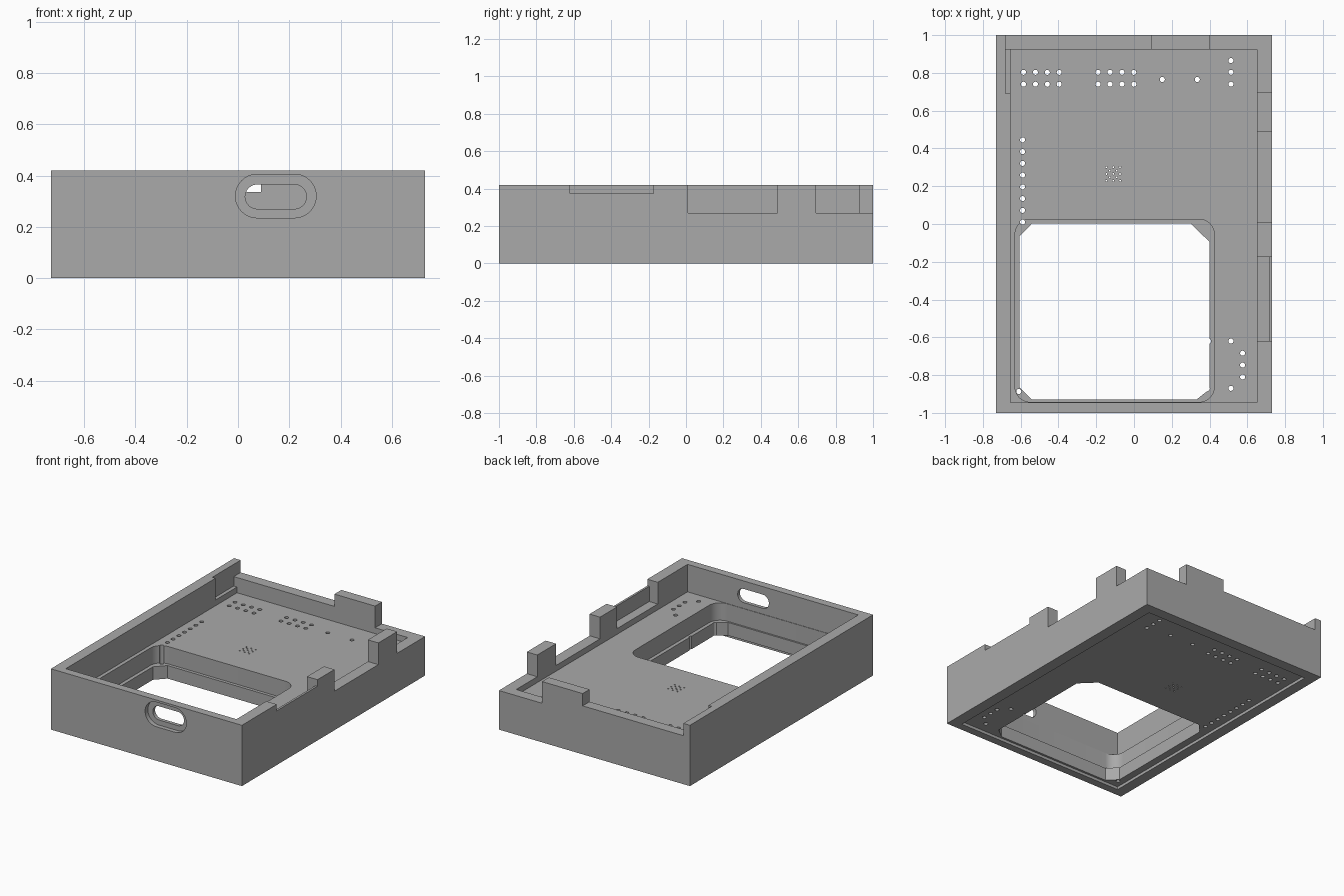
import bpy
import bmesh
from math import cos, sin, pi
from mathutils import Vector

old = bpy.data.objects.get("Cube")
if old:
    bpy.data.objects.remove(old, do_unlink=True)

grey = bpy.data.materials.new("plain grey")
grey.use_nodes = True
grey.diffuse_color = (0.4, 0.4, 0.4, 1)
grey.node_tree.nodes["Principled BSDF"].inputs["Base Color"].default_value = (0.4, 0.4, 0.4, 1)

LEFT, RIGHT, FRONT, BACK = -0.655, 0.65, -0.945, 0.925   # inside of the walls
TOP, FLOOR, LEDGE, BASE = 0.42, 0.23, 0.11, 0.02


def rect(x0, x1, y0, y1):
    return [(x0, y0), (x1, y0), (x1, y1), (x0, y1)]


def rounded(x0, x1, y0, y1, r, steps=10):
    centres = [(x1 - r, y1 - r), (x0 + r, y1 - r), (x0 + r, y0 + r), (x1 - r, y0 + r)]
    return [(cx + r * cos((q + i / steps) * pi / 2), cy + r * sin((q + i / steps) * pi / 2))
            for q, (cx, cy) in enumerate(centres) for i in range(steps + 1)]


def circle(cx, cy, r, sides):
    return [(cx + r * cos(2 * pi * i / sides), cy + r * sin(2 * pi * i / sides))
            for i in range(sides)]


def prisms(name, outlines, lo, hi, along_y=False):
    """One object made of straight prisms, along z or along y."""
    bm = bmesh.new()
    for outline in outlines:
        pts = [(a, lo, b) if along_y else (a, b, lo) for a, b in outline]
        face = bm.faces.new([bm.verts.new(p) for p in pts])
        new = bmesh.ops.extrude_face_region(bm, geom=[face])["geom"]
        shift = Vector((0, hi - lo, 0) if along_y else (0, 0, hi - lo))
        bmesh.ops.translate(bm, vec=shift,
                            verts=[g for g in new if isinstance(g, bmesh.types.BMVert)])
    bmesh.ops.remove_doubles(bm, verts=bm.verts, dist=1e-5)
    bmesh.ops.recalc_face_normals(bm, faces=bm.faces)
    mesh = bpy.data.meshes.new(name)
    bm.to_mesh(mesh)
    bm.free()
    obj = bpy.data.objects.new(name, mesh)
    bpy.context.collection.objects.link(obj)
    return obj


def cut(name, outlines, lo, hi, along_y=False):
    cutter = prisms(name, outlines, lo, hi, along_y)
    cutter.hide_render = True
    mod = tray.modifiers.new(name, "BOOLEAN")
    mod.operation = "DIFFERENCE"
    mod.solver = "EXACT"
    mod.object = cutter
    bpy.context.view_layer.objects.active = tray
    bpy.ops.object.modifier_apply(modifier=name)
    bpy.data.objects.remove(cutter, do_unlink=True)


# Solid block, then hollow top and shallow underside
tray = prisms("enclosure_tray", [rect(-0.73, 0.73, -1, 1)], 0, TOP)
tray.data.materials.append(grey)
cut("cavity", [rect(LEFT, RIGHT, FRONT, BACK)], FLOOR, 0.6)
cut("underside_recess", [rect(LEFT, RIGHT, FRONT, BACK)], -0.1, BASE)

# Large window: rounded seat above a chamfered through opening
cut("window_seat", [rounded(-0.63, 0.425, -0.942, 0.025, 0.08)], LEDGE, 0.5)
cut("window_opening", [[(-0.54, -0.93), (0.33, -0.93), (0.4, -0.875), (0.4, -0.095),
                        (0.3, 0.003), (-0.54, 0.003), (-0.605, -0.065), (-0.605, -0.865)]],
    -0.1, 0.2)

# Notches in the right wall, leaving two tall tabs
cut("right_middle_notch", [rect(0.6, 0.8, 0.01, 0.49)], 0.27, 0.6)
cut("right_back_notch", [rect(0.6, 0.8, 0.695, 1.1)], 0.27, 0.6)
cut("right_front_pocket", [rect(0.6, 0.715, -0.62, -0.175)], 0.27, 0.6)
cut("right_front_lip", [rect(0.6, 0.8, -0.62, -0.175)], 0.375, 0.6)

# Notches in the back wall, either side of its tab
cut("back_corner_notch", [rect(0.4, 0.8, 0.88, 1.1)], 0.27, 0.6)
cut("back_long_notch", [rect(-0.68, 0.09, 0.88, 1.1)], 0.335, 0.6)
cut("left_wall_pocket", [rect(-0.68, -0.6, 0.69, BACK)], 0.27, 0.6)

# Stepped slot in the front wall
cut("slot_step", [rounded(-0.01, 0.305, 0.235, 0.405, 0.0849)], -1.1, -0.97, True)
cut("slot_opening", [rounded(0.028, 0.267, 0.27, 0.365, 0.0474)], -1.1, -0.9, True)

# Pin holes through the floor
pitch = 0.063
pins = [(x + i * pitch, y) for x in (-0.585, -0.19) for i in range(4) for y in (0.74, 0.803)]
pins += [(-0.59, 0.01 + i * 0.0622) for i in range(8)]
pins += [(0.575, -0.81 + i * pitch) for i in range(3)]
pins += [(0.513, y) for y in (0.74, 0.803, 0.865, -0.62, -0.87)]
pins += [(0.15, 0.765), (0.335, 0.765), (-0.61, -0.887), (0.388, -0.872), (0.395, -0.62)]
cut("pin_holes", [circle(x, y, 0.0135, 16) for x, y in pins], -0.1, 0.5)

# Small checkered cluster of sound holes
cut("sound_holes", [circle(-0.11 + i * 0.018, 0.265 + j * 0.018, 0.005, 8)
                    for i in range(-2, 3) for j in range(-2, 3) if (i + j) % 2 == 0], -0.1, 0.5)

# Smooth curves, sharp edges
for o in bpy.context.selected_objects:
    o.select_set(False)
tray.select_set(True)
bpy.context.view_layer.objects.active = tray
bpy.ops.object.shade_smooth_by_angle(angle=pi / 6)
